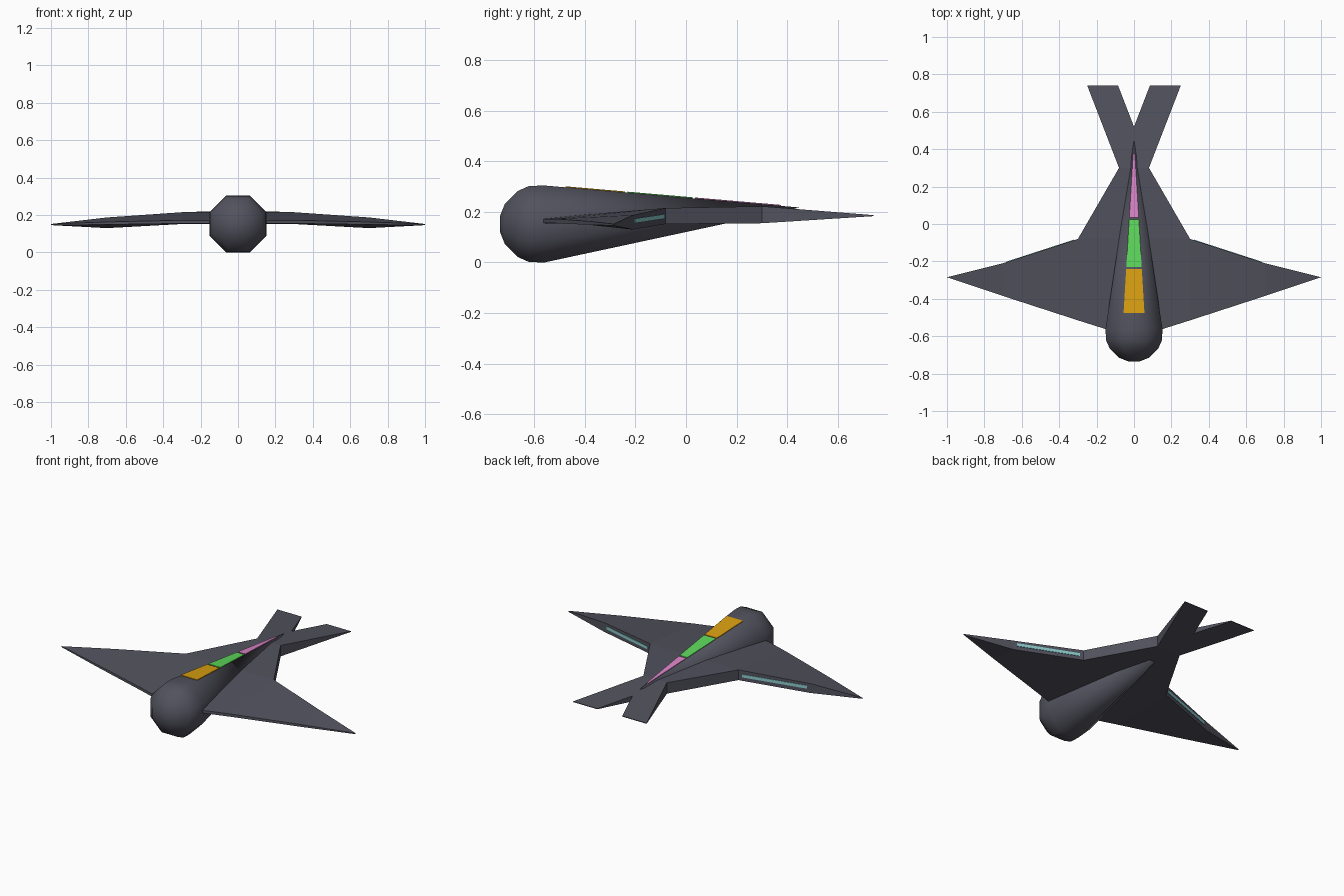
import bpy
import math
from mathutils import Vector

cube = bpy.data.objects.get("Cube")
if cube:
    bpy.data.objects.remove(cube, do_unlink=True)


def material(name, rgb):
    """Flat colour from sRGB 0-255 values."""
    lin = [((c / 255 + 0.055) / 1.055) ** 2.4 for c in rgb] + [1]
    m = bpy.data.materials.new(name)
    m.use_nodes = True
    m.diffuse_color = lin
    m.node_tree.nodes["Principled BSDF"].inputs["Base Color"].default_value = lin
    return m


HULL = material("dark_grey_hull", (82, 82, 94))
AMBER = material("amber", (218, 160, 16))
GREEN = material("green", (94, 216, 92))
PINK = material("pink", (218, 132, 200))
CYAN = material("pale_cyan", (140, 205, 205))


def build(name, verts, faces, mat, smooth=None):
    mesh = bpy.data.meshes.new(name)
    mesh.from_pydata(verts, [], faces)
    mesh.materials.append(mat)
    obj = bpy.data.objects.new(name, mesh)
    bpy.context.collection.objects.link(obj)
    # Make the normals consistent
    bpy.ops.object.select_all(action='DESELECT')
    obj.select_set(True)
    bpy.context.view_layer.objects.active = obj
    bpy.ops.object.mode_set(mode='EDIT')
    bpy.ops.mesh.select_all(action='SELECT')
    bpy.ops.mesh.normals_make_consistent(inside=False)
    bpy.ops.object.mode_set(mode='OBJECT')
    if smooth:
        bpy.ops.object.shade_smooth_by_angle(angle=math.radians(smooth))
    return obj


def slab(name, top, offset, mat):
    """Thin plate: a quad extruded by an offset vector."""
    verts = [Vector(p) for p in top]
    verts += [v + Vector(offset) for v in verts]
    sides = [(i, (i + 1) % 4, (i + 1) % 4 + 4, i + 4) for i in range(4)]
    return build(name, verts, [(0, 1, 2, 3), (7, 6, 5, 4)] + sides, mat)


# Fuselage: eight-sided rounded nose tapering to a raised tail point
SIDES = 8
NOSE_END, TIP_Y = -0.56, 0.45
TOP_Z, TIP_Z, MID_Z = 0.304, 0.217, 0.152
rings = [(-0.735, 0.03), (-0.715, 0.08), (-0.665, 0.13), (-0.62, 0.15), (NOSE_END, 0.152)]
verts, faces = [], []
for y, r in rings:
    for i in range(SIDES):
        a = math.tau * (i + 0.5) / SIDES
        c = r / math.cos(math.pi / SIDES)
        verts.append((c * math.cos(a), y, MID_Z + c * math.sin(a)))
verts.append((0, TIP_Y, TIP_Z))
for k in range(len(rings) - 1):
    for i in range(SIDES):
        j = (i + 1) % SIDES
        a, b = k * SIDES, (k + 1) * SIDES
        faces.append((a + i, a + j, b + j, b + i))
last = (len(rings) - 1) * SIDES
faces += [(last + i, last + (i + 1) % SIDES, len(verts) - 1) for i in range(SIDES)]
faces.append(tuple(range(SIDES)))
build("fuselage", verts, faces, HULL, smooth=50)

# Wings and forked tail: half outline as (x, y, top z, bottom z), mirrored
outline = [
    (0, -0.61, 0.172, 0.155), (0.3, -0.515, 0.172, 0.155),
    (0.7, -0.385, 0.163, 0.149), (1, -0.285, 0.152, 0.146),
    (0.7, -0.21, 0.187, 0.13), (0.3, -0.08, 0.215, 0.152),
    (0.08, 0.3, 0.222, 0.155), (0.25, 0.74, 0.187, 0.183),
    (0.085, 0.74, 0.187, 0.183), (0, 0.52, 0.204, 0.17),
    (0, 0.3, 0.222, 0.155), (0, -0.08, 0.215, 0.152),
]
n = len(outline)
panels = [(0, 1, 5, 11), (1, 2, 4, 5), (2, 3, 4), (11, 5, 6, 10), (10, 6, 9), (6, 7, 8, 9)]
verts = [(x, y, t) for x, y, t, b in outline] + [(x, y, b) for x, y, t, b in outline]
faces = panels + [tuple(i + n for i in reversed(p)) for p in panels]
faces += [(i, i + 1, i + 1 + n, i + n) for i in range(9)]
wing = build("wings_and_tail", verts, faces, HULL)
mirror = wing.modifiers.new("mirror", 'MIRROR')
mirror.use_clip = True

# Coloured plates along the spine
def spine(y):
    t = (y - NOSE_END) / (TIP_Y - NOSE_END)
    return 0.061 * (1 - t), TOP_Z + (TIP_Z - TOP_Z) * t + 0.004


for name, y0, y1, mat in (("front_spine_plate", -0.475, -0.24, AMBER),
                          ("middle_spine_plate", -0.23, 0.025, GREEN),
                          ("rear_spine_plate", 0.035, 0.375, PINK)):
    (w0, z0), (w1, z1) = spine(y0), spine(y1)
    slab(name, [(-w0, y0, z0), (w0, y0, z0), (w1, y1, z1), (-w1, y1, z1)],
         (0, 0, -0.008), mat)

# Glowing exhaust strips on the trailing edges
inner, outer = outline[5], outline[4]


def edge_point(t, up):
    x, y, top, bottom = (a + (b - a) * t for a, b in zip(inner, outer))
    return Vector((x, y, bottom + (top - bottom) * up))


out = Vector((inner[1] - outer[1], outer[0] - inner[0], 0)).normalized()
for side, sx in (("left", 1), ("right", -1)):
    corners = [edge_point(t, u) + out * 0.003
               for t, u in ((0.05, 0.35), (0.95, 0.42), (0.95, 0.74), (0.05, 0.64))]
    slab(side + "_exhaust_strip", [(p.x * sx, p.y, p.z) for p in corners],
         (-out.x * sx * 0.006, -out.y * 0.006, 0), CYAN)
